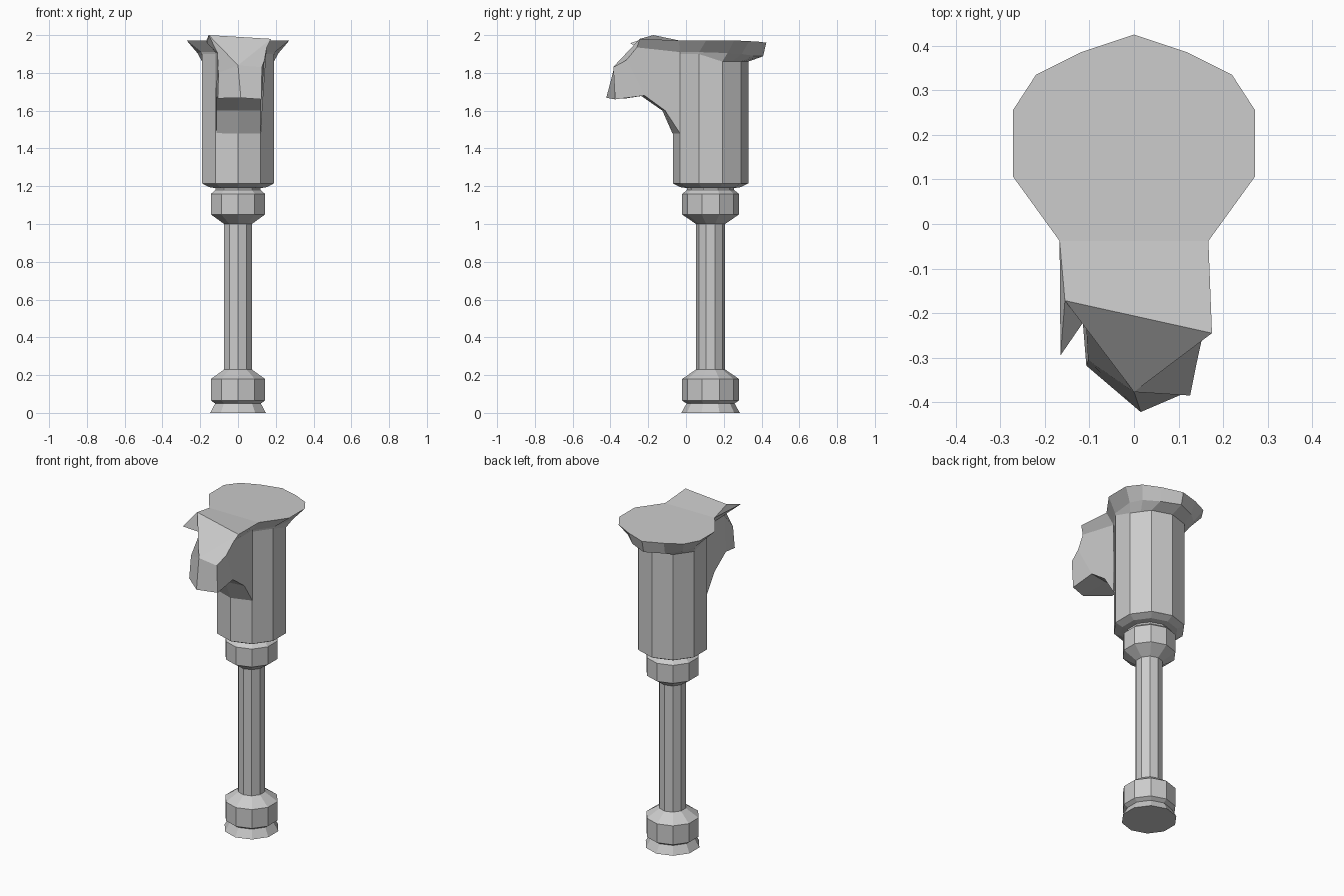
import bpy, bmesh, math

if "Cube" in bpy.data.objects:
    bpy.data.objects.remove(bpy.data.objects["Cube"])

CY = 0.13   # axis of the shaft
N = 10


def make(name, verts, faces):
    bm = bmesh.new()
    vs = [bm.verts.new(v) for v in verts]
    for f in faces:
        bm.faces.new([vs[i] for i in f])
    bmesh.ops.recalc_face_normals(bm, faces=bm.faces[:])
    me = bpy.data.meshes.new(name)
    bm.to_mesh(me)
    bm.free()
    ob = bpy.data.objects.new(name, me)
    bpy.context.collection.objects.link(ob)
    return ob


def ring(r, z):
    # decagon with one corner to the front
    return [(r * math.sin(2 * math.pi * k / N), CY - r * math.cos(2 * math.pi * k / N), z)
            for k in range(N)]


# Shaft: foot, two collars, pole and the flare under the housing
profile = [(0.155, 0), (0.127, 0.05), (0.15, 0.065), (0.15, 0.18), (0.077, 0.23),
           (0.077, 1.0), (0.15, 1.05), (0.15, 1.16), (0.125, 1.18), (0.125, 1.19),
           (0.16, 1.195), (0.2, 1.215)]
verts = [v for r, z in profile for v in ring(r, z)]
faces = [(i * N + k, i * N + (k + 1) % N, (i + 1) * N + (k + 1) % N, (i + 1) * N + k)
         for i in range(len(profile) - 1) for k in range(N)]
faces.append(tuple(range(N)))
make("shaft", verts, faces)

# Housing: right-half columns (body, flange middle, rim), mirrored to the left
body = [(0.118, -0.032), (0.19, 0.068), (0.19, 0.192), (0.154, 0.242), (0.118, 0.292), (0, 0.33)]
tops = [1.9, 1.9, 1.86, 1.86, 1.86, 1.86]
mid = [(0.12, -0.033, 1.91), (0.195, 0.07, 1.91), (0.215, 0.22, 1.905),
       (0.185, 0.295, 1.9), (0.11, 0.36, 1.89), (0, 0.408, 1.888)]
rim = [(0.167, -0.038, 1.972), (0.272, 0.107, 1.972), (0.272, 0.255, 1.972),
       (0.22, 0.335, 1.968), (0.12, 0.385, 1.965), (0, 0.425, 1.96)]
rows = [[(x, y, 1.215) for x, y in body], [(x, y, z) for (x, y), z in zip(body, tops)], mid, rim]
verts = []
for row in rows:
    verts += row + [(-x, y, z) for x, y, z in row[-2::-1]]
M = 11
faces = [(i * M + k, i * M + k + 1, (i + 1) * M + k + 1, (i + 1) * M + k)
         for i in range(3) for k in range(M - 1)]
faces.append(tuple(range(3 * M, 4 * M)))
# front corner of the housing
verts += [(0, -0.07, 1.215), (0, -0.07, 1.9)]
a, b = 4 * M, 4 * M + 1
faces += [(a, 0, M, b), (M - 1, a, b, 2 * M - 1)]
make("housing", verts, faces)

# Beak: named points
P = dict(
    rimR=(0.167, -0.038, 1.972), rimL=(-0.167, -0.038, 1.972),
    topR=(0.12, -0.033, 1.91), topL=(-0.12, -0.033, 1.91),
    earR=(0.175, -0.245, 1.98), earL=(-0.155, -0.172, 2.0),
    spike=(-0.165, -0.295, 1.957),
    R1=(0.152, -0.26, 1.935), R2=(0.14, -0.315, 1.868), R3=(0.126, -0.385, 1.83),
    R4=(0.125, -0.375, 1.66),
    L1=(-0.108, -0.212, 1.905), L3=(-0.103, -0.306, 1.80), L4=(-0.107, -0.318, 1.665),
    C=(0, -0.377, 1.84), T=(0.015, -0.422, 1.668))
for i, (y, z, d) in enumerate([(-0.032, 1.48, 0.04), (-0.11, 1.6, 0.015), (-0.22, 1.68, 0.02)], 1):
    P[f"u{i}R"] = (0.12, y, z)
    P[f"u{i}L"] = (-0.115, y, z)
    P[f"u{i}C"] = (0, y - d, z)
F = ["rimL rimR earR earL",                                   # top
     "rimR topR R1 earR", "rimL topL L1 spike", "rimL spike earL",   # ears
     "topR R1 R2 u3R u2R u1R", "R2 R3 R4 u3R",                # right side
     "topL L1 u3L u2L u1L", "L1 L3 L4 u3L",                   # left side
     "earL spike L1", "earL L1 L3 C", "earL C earR", "earR C R3 R2 R1",  # sloping front
     "L3 C T L4", "C R3 R4 T",                                # tip
     "L4 T u3C u3L", "T R4 u3R u3C"]                          # underside
for i in (1, 2):
    F += [f"u{i}L u{i}C u{i+1}C u{i+1}L", f"u{i}C u{i}R u{i+1}R u{i+1}C"]
names = list(P)
make("beak", list(P.values()), [[names.index(n) for n in f.split()] for f in F])
